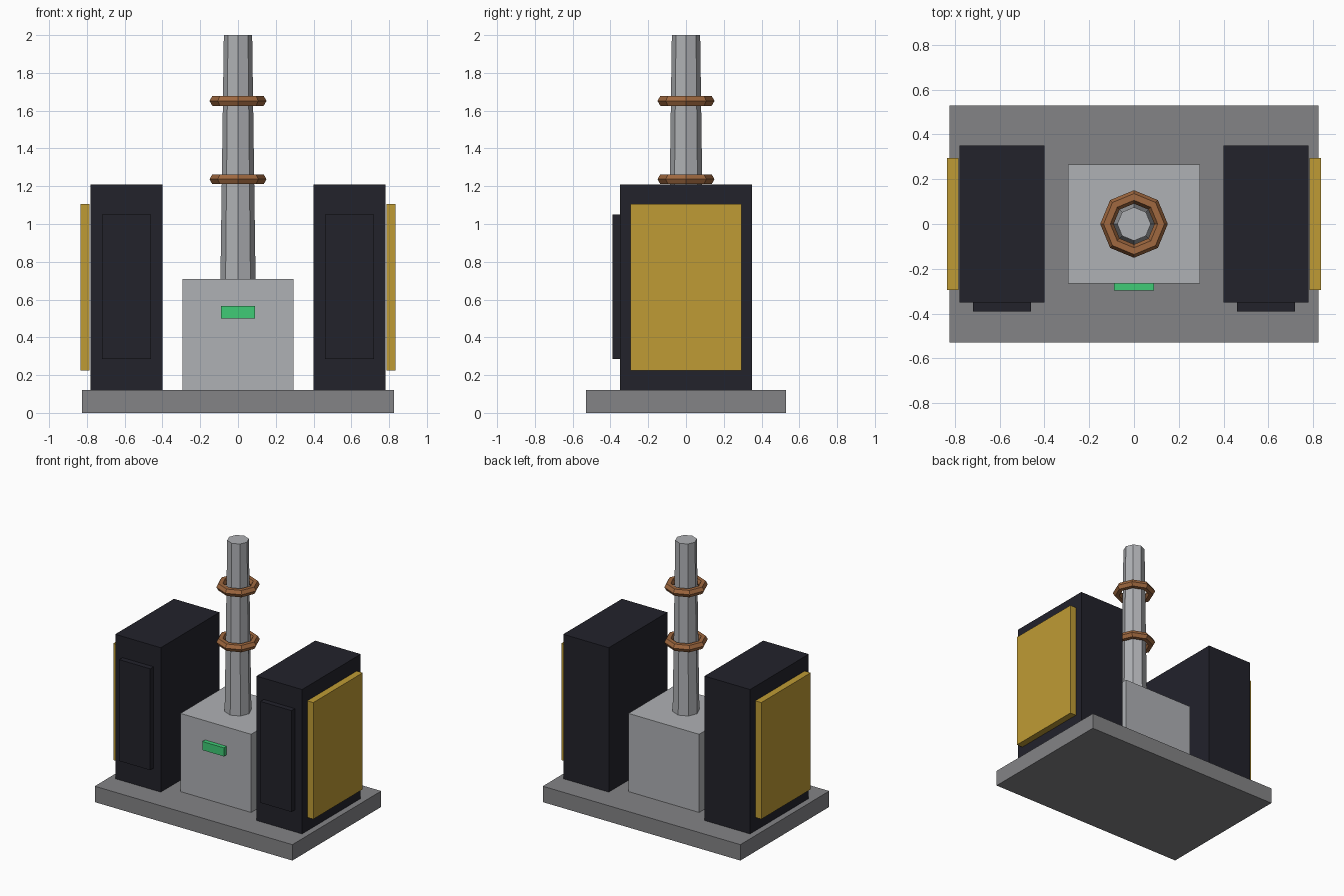
import bpy
from math import radians

default = bpy.data.objects.get("Cube")
if default:
    bpy.data.objects.remove(default, do_unlink=True)


def material(name, color):
    mat = bpy.data.materials.new(name)
    mat.use_nodes = True
    mat.diffuse_color = (*color, 1)
    mat.node_tree.nodes["Principled BSDF"].inputs["Base Color"].default_value = (*color, 1)
    return mat


slab_grey = material("slab grey", (0.23, 0.23, 0.24))
metal_grey = material("metal grey", (0.43, 0.44, 0.46))
cabinet_black = material("cabinet black", (0.016, 0.016, 0.024))
panel_gold = material("panel gold", (0.52, 0.33, 0.035))
copper = material("copper", (0.35, 0.14, 0.05))
light_green = material("light green", (0.05, 0.6, 0.18))


def finish(name, mat):
    obj = bpy.context.object
    obj.name = name
    obj.data.materials.append(mat)
    return obj


def box(name, mat, x, y, z):
    """Box spanning the given (low, high) ranges."""
    spans = (x, y, z)
    bpy.ops.mesh.primitive_cube_add(size=1, location=[(a + b) / 2 for a, b in spans])
    bpy.context.object.scale = [abs(b - a) for a, b in spans]
    bpy.ops.object.transform_apply(location=False, rotation=False, scale=True)
    return finish(name, mat)


# Base slab and central housing
box("base_slab", slab_grey, (-0.825, 0.825), (-0.53, 0.53), (0, 0.12))
box("central_housing", metal_grey, (-0.295, 0.295), (-0.265, 0.265), (0.12, 0.71))
box("status_light", light_green, (-0.09, 0.09), (-0.297, -0.265), (0.5, 0.565))

# Side cabinets, each with a front door and an outer panel
for side, s in (("left", 1), ("right", -1)):
    box(side + "_cabinet", cabinet_black, (s * 0.4, s * 0.78), (-0.35, 0.35), (0.12, 1.21))
    box(side + "_door", cabinet_black, (s * 0.46, s * 0.72), (-0.39, -0.35), (0.285, 1.05))
    box(side + "_outer_panel", panel_gold, (s * 0.785, s * 0.835), (-0.295, 0.295), (0.225, 1.105))

# Tapered octagonal mast
bpy.ops.mesh.primitive_cone_add(vertices=8, radius1=0.093, radius2=0.075, depth=1.29,
                                location=(0, 0, 1.355))
finish("mast", metal_grey)

# Copper rings around the mast
for name, z in (("lower_ring", 1.237), ("upper_ring", 1.652)):
    bpy.ops.mesh.primitive_torus_add(major_segments=8, minor_segments=6, major_radius=0.121,
                                     minor_radius=0.03, location=(0, 0, z))
    finish(name, copper)
